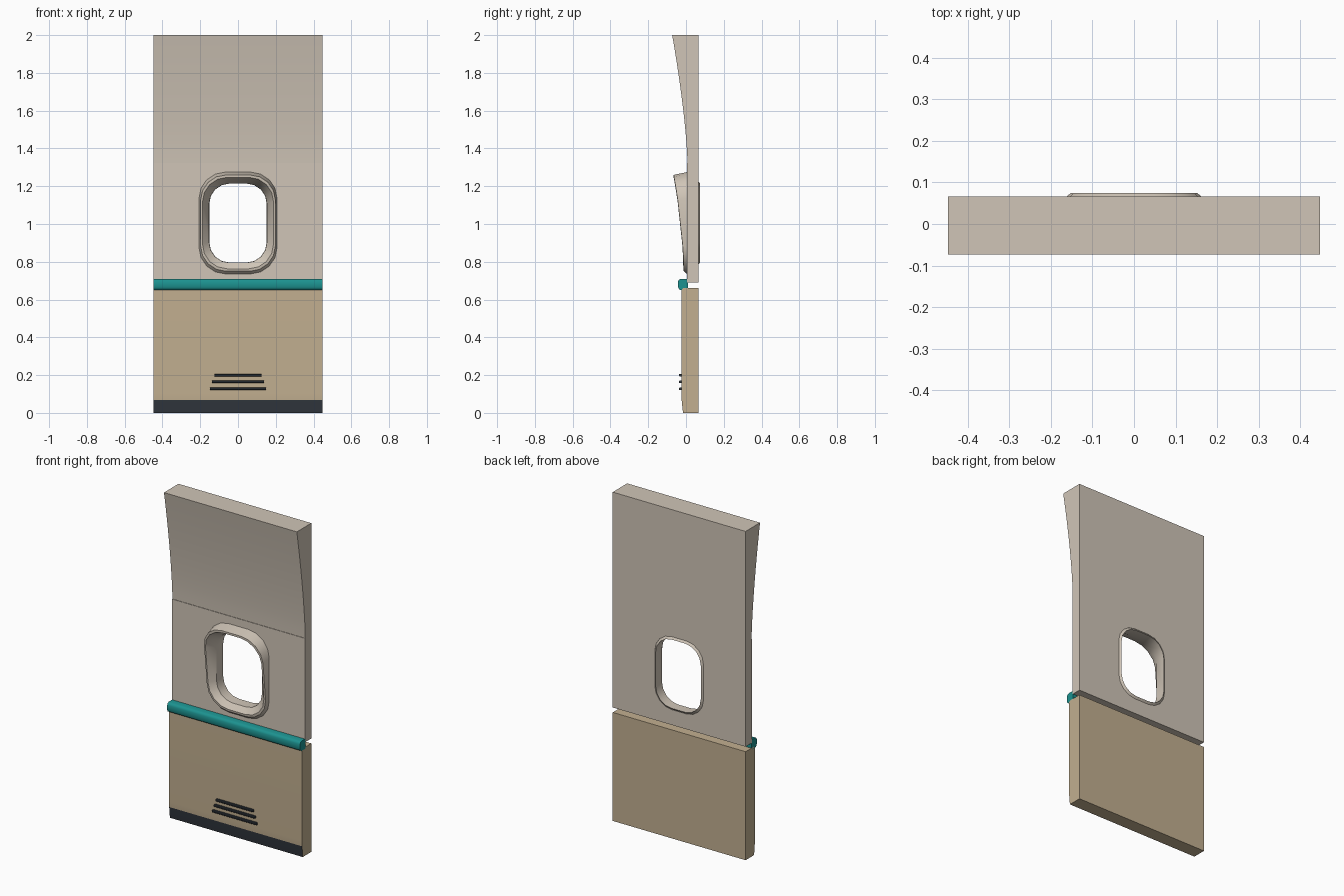
import bpy, bmesh, math

if "Cube" in bpy.data.objects:
    bpy.data.objects.remove(bpy.data.objects["Cube"])

HALF_W, BACK = 0.447, 0.066
WIN_Z = 1.005


def material(name, rgb):
    m = bpy.data.materials.new(name)
    m.diffuse_color = (*rgb, 1)
    m.use_nodes = True
    m.node_tree.nodes["Principled BSDF"].inputs["Base Color"].default_value = m.diffuse_color
    return m


CREAM = material("warm cream", (0.63, 0.56, 0.475))
TAN = material("tan", (0.54, 0.43, 0.28))
TEAL = material("teal", (0.012, 0.29, 0.28))
DARK = material("dark slate", (0.03, 0.037, 0.047))


def finish(bm, name, mats, angle=35):
    bmesh.ops.remove_doubles(bm, verts=bm.verts, dist=1e-5)
    bmesh.ops.recalc_face_normals(bm, faces=bm.faces)
    me = bpy.data.meshes.new(name)
    bm.to_mesh(me)
    bm.free()
    ob = bpy.data.objects.new(name, me)
    bpy.context.collection.objects.link(ob)
    for m in mats:
        me.materials.append(m)
    bpy.ops.object.select_all(action='DESELECT')
    ob.select_set(True)
    bpy.context.view_layer.objects.active = ob
    bpy.ops.object.shade_smooth_by_angle(angle=math.radians(angle))
    return ob


def extrude_profile(name, profile, half_w, mats):
    """Prism along x from a (y, z) outline."""
    bm = bmesh.new()
    a, b = [[bm.verts.new((x, y, z)) for y, z in profile] for x in (-half_w, half_w)]
    n = len(profile)
    bm.faces.new(a)
    bm.faces.new(b)
    for i in range(n):
        j = (i + 1) % n
        bm.faces.new((a[i], a[j], b[j], b[i]))
    return finish(bm, name, mats)


def rounded_loop(hw, hh, r, y, zc=WIN_Z, seg=4):
    """Rounded rectangle in the xz plane; y may be a function of z."""
    pts = []
    for q, (sx, sz) in enumerate(((1, 1), (-1, 1), (-1, -1), (1, -1))):
        for i in range(seg + 1):
            a = math.pi / 2 * (q + i / seg)
            x = sx * (hw - r) + r * math.cos(a)
            z = zc + sz * (hh - r) + r * math.sin(a)
            pts.append((x, y(z) if callable(y) else y, z))
    return pts


def loft_closed(name, loops, mats):
    """Skin a ring of loops; coincident corner points collapse into fans."""
    bm = bmesh.new()
    rows = [[bm.verts.new(p) for p in loop] for loop in loops]
    n = len(rows[0])
    for k, row in enumerate(rows):
        nxt = rows[(k + 1) % len(rows)]
        for i in range(n):
            j = (i + 1) % n
            bm.faces.new((row[i], row[j], nxt[j], nxt[i]))
    bmesh.ops.remove_doubles(bm, verts=bm.verts, dist=1e-5)
    bmesh.ops.dissolve_degenerate(bm, edges=bm.edges, dist=1e-6)
    return finish(bm, name, mats)


# upper panel with a concave front sweeping forward at the top
curve = [(0.008 - 0.081 * (i / 14) ** 1.45, 1.322 + 0.678 * i / 14) for i in range(15)]
extrude_profile("upper_panel", curve + [(BACK, 2.0), (BACK, 1.322)], HALF_W, [CREAM])

# middle panel with window opening
mid_z, mid_h = (1.322 + 0.69) / 2, (1.322 - 0.69) / 2
loft_closed("window_panel", [
    rounded_loop(HALF_W, mid_h, 0, 0.005, mid_z),
    rounded_loop(0.164, 0.222, 0.115, 0.005),
    rounded_loop(0.164, 0.222, 0.115, BACK),
    rounded_loop(HALF_W, mid_h, 0, BACK, mid_z)], [CREAM])


# window surround, deepening into a hood at the top
def crest(z):
    return -0.012 - 0.05 * max(0, (z - 0.74) / 0.5) ** 1.8


loft_closed("window_surround", [
    rounded_loop(0.207, 0.27, 0.14, 0.006),
    rounded_loop(0.198, 0.255, 0.135, crest),
    rounded_loop(0.188, 0.242, 0.13, lambda z: crest(z) - 0.002),
    rounded_loop(0.153, 0.21, 0.108, 0.012),
    rounded_loop(0.152, 0.209, 0.107, 0.075),
    rounded_loop(0.164, 0.222, 0.115, 0.064),
    rounded_loop(0.164, 0.222, 0.115, 0.006)], [CREAM])

# lower panel with a dark kick strip on the front
lower = extrude_profile("lower_panel", [
    (-0.016, 0.0), (-0.023, 0.068), (-0.024, 0.1), (-0.024, 0.65), (-0.016, 0.66),
    (BACK, 0.66), (BACK, 0.0)], HALF_W, [TAN, DARK])
for p in lower.data.polygons:
    if p.normal.y < -0.9 and p.center.z < 0.06:
        p.material_index = 1

# rounded rail covering the joint
extrude_profile("rail", [
    (0.01, 0.65), (-0.028, 0.65), (-0.037, 0.655), (-0.042, 0.665), (-0.042, 0.695),
    (-0.037, 0.705), (-0.028, 0.71), (0.01, 0.71)], HALF_W, [TEAL])

# vent slats
for i, (z, hw) in enumerate(((0.2, 0.125), (0.164, 0.137), (0.127, 0.149))):
    h = 0.007
    extrude_profile(f"vent_slat_{i + 1}", [
        (-0.024, z - h), (-0.034, z - h), (-0.038, z - h / 2), (-0.038, z + h / 2),
        (-0.034, z + h), (-0.024, z + h)], hw, [DARK])
